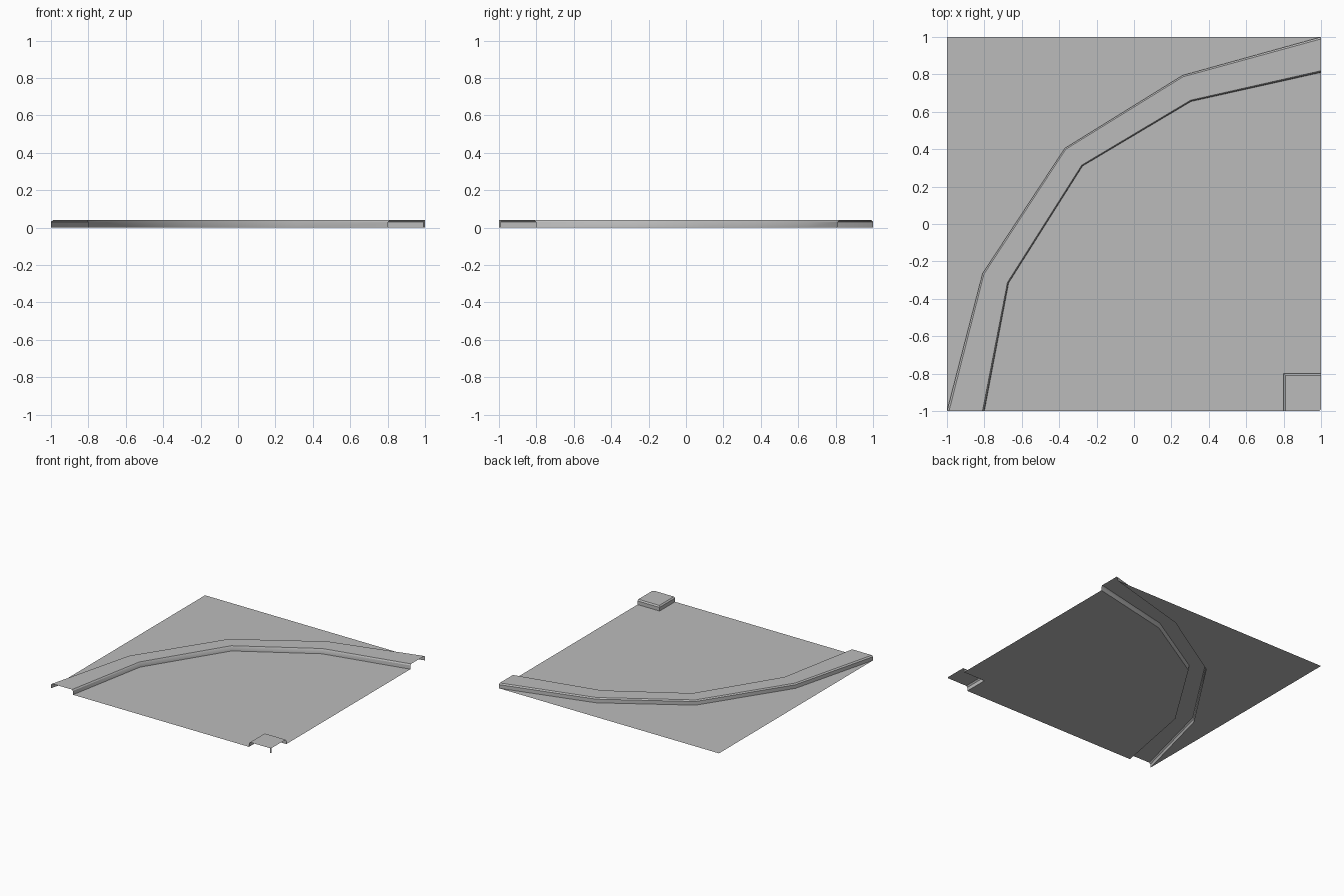
import bpy
import math
from mathutils import Vector

cube = bpy.data.objects.get("Cube")
if cube:
    bpy.data.objects.remove(cube, do_unlink=True)

# Single material
grey = bpy.data.materials.new("concrete_grey")
grey.use_nodes = True
COLOR = (0.5, 0.5, 0.5, 1)
grey.diffuse_color = COLOR
grey.node_tree.nodes["Principled BSDF"].inputs["Base Color"].default_value = COLOR

TOP, WALL, BEVEL = 0.04, 0.03, 0.01

# Plan lines of the curved kerb
outer = [Vector(p) for p in ((-1, -1), (-0.81, -0.265), (-0.37, 0.405), (0.26, 0.795), (1, 1))]
inner = [Vector(p) for p in ((-0.8, -1), (-0.67, -0.315), (-0.275, 0.31), (0.305, 0.655), (1, 0.81))]


def make_object(name, verts, faces):
    mesh = bpy.data.meshes.new(name)
    mesh.from_pydata(verts, [], faces)
    mesh.materials.append(grey)
    obj = bpy.data.objects.new(name, mesh)
    bpy.context.collection.objects.link(obj)
    bpy.ops.object.select_all(action="DESELECT")
    obj.select_set(True)
    bpy.context.view_layer.objects.active = obj
    bpy.ops.object.shade_smooth_by_angle(angle=math.radians(30))
    return obj


def flat_sheet(name, outline):
    return make_object(name, [(x, y, 0) for x, y in outline], [range(len(outline))])


def strip(name, rows):
    """Skin a list of equally long point rows with quads."""
    n = len(rows[0])
    faces = [(r * n + i, r * n + i + 1, (r + 1) * n + i + 1, (r + 1) * n + i)
             for r in range(len(rows) - 1) for i in range(n - 1)]
    return make_object(name, [p for row in rows for p in row], faces)


# Ground on both sides of the kerb
flat_sheet("outer_ground", outer[::-1] + [Vector((-1, 1))])
flat_sheet("road_surface", [(0.8, -1), (0.8, -0.8), (1, -0.8)] + inner[::-1])

# Curved kerb: hollow bevelled section swept between the two plan lines
section = [(0, 0), (0, WALL), (0.055, TOP), (0.95, TOP), (0.99, WALL), (1, 0)]
rows = [[(*a.lerp(b, f), z) for a, b in zip(outer, inner)] for f, z in section]
strip("curved_kerb", rows[::-1])

# Corner kerb: bevelled walls on the two road sides, open at the tile edges
corner_rows = []
for inset, z in ((0, 0), (0, WALL), (BEVEL, TOP)):
    x, y = 0.8 + inset, -0.8 - inset
    corner_rows.append([(x, -1, z), (x, y, z), (1, y, z)])
strip("corner_kerb_walls", corner_rows[::-1])

# Corner kerb top with a small clipped corner and leg
a, b = 0.8 + BEVEL, 1 - BEVEL
make_object("corner_kerb_top",
            [(a, -1, TOP), (b, -1, TOP), (1, -b, TOP), (1, -a, TOP), (a, -a, TOP)],
            [range(5)])
strip("corner_leg", [[(b, -1, z), (1, -b, z)] for z in (0, TOP)])
